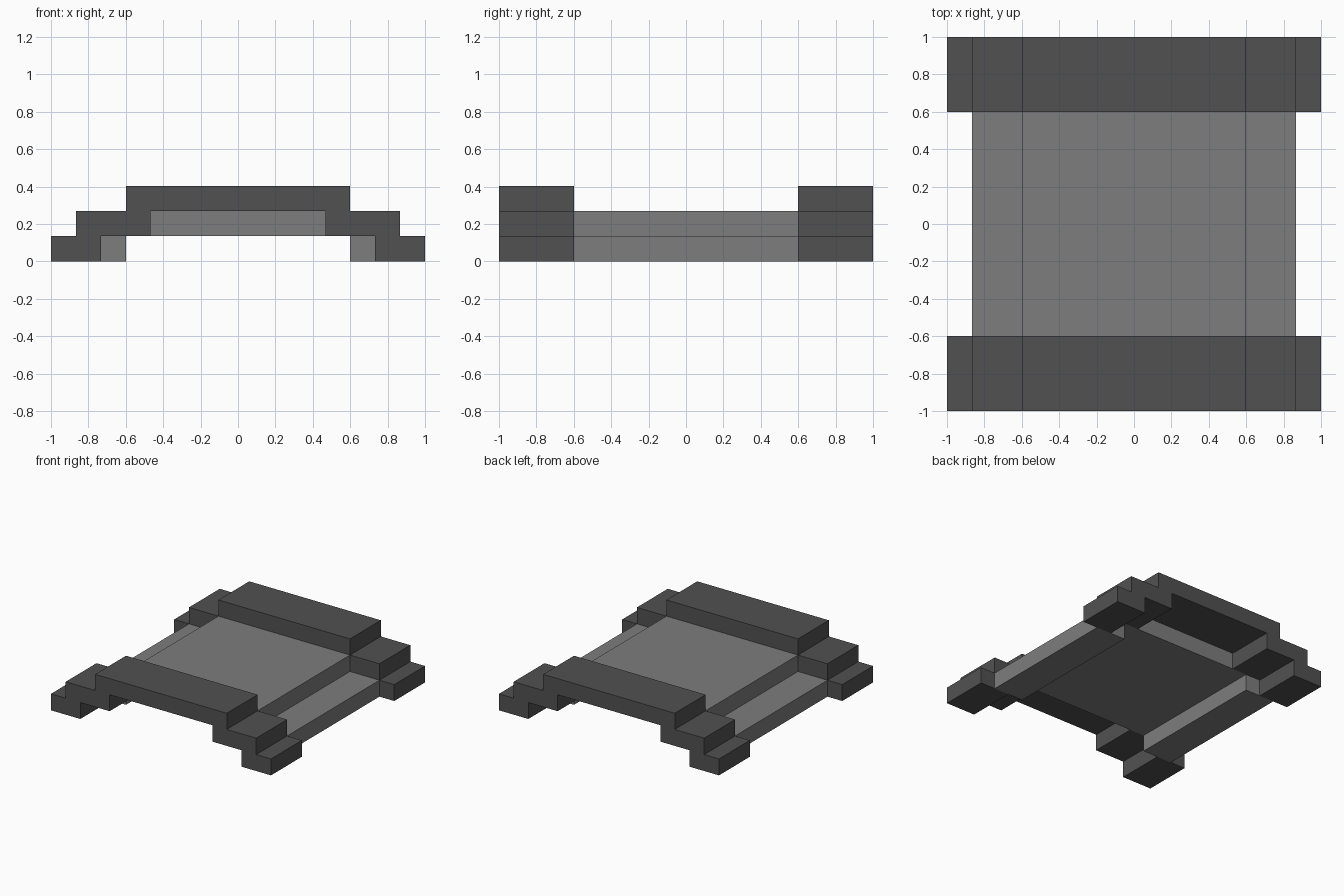
import bpy
import bmesh

cube = bpy.data.objects.get("Cube")
if cube:
    bpy.data.objects.remove(cube, do_unlink=True)


def make_material(name, value):
    mat = bpy.data.materials.new(name)
    mat.use_nodes = True
    colour = (value, value, value, 1.0)
    mat.diffuse_color = colour
    mat.node_tree.nodes["Principled BSDF"].inputs["Base Color"].default_value = colour
    return mat


dark_stone = make_material("dark grey stone", 0.083)
light_stone = make_material("light grey stone", 0.205)


def extrude_profile(name, profile, y0, y1, mat):
    """Solid from an (x, z) outline swept along y."""
    bm = bmesh.new()
    face = bm.faces.new([bm.verts.new((x, y0, z)) for x, z in profile])
    swept = bmesh.ops.extrude_face_region(bm, geom=[face])
    verts = [v for v in swept["geom"] if isinstance(v, bmesh.types.BMVert)]
    bmesh.ops.translate(bm, verts=verts, vec=(0, y1 - y0, 0))
    bmesh.ops.recalc_face_normals(bm, faces=bm.faces)
    mesh = bpy.data.meshes.new(name)
    bm.to_mesh(mesh)
    bm.free()
    mesh.materials.append(mat)
    obj = bpy.data.objects.new(name, mesh)
    bpy.context.collection.objects.link(obj)
    return obj


def rectangle(x0, x1, z0, z1):
    return [(x0, z0), (x1, z0), (x1, z1), (x0, z1)]


# Step heights and where the kerbs meet the walkway
Z1, Z2, Z3 = 0.135, 0.27, 0.403
EDGE = 0.6

# Stepped kerbs: half outline mirrored across x
half = [(0.467, Z2), (0.467, Z1), (0.733, Z1), (0.733, 0), (1.0, 0), (1.0, Z1),
        (0.866, Z1), (0.866, Z2), (0.598, Z2), (0.598, Z3)]
kerb = half + [(-x, z) for x, z in reversed(half)]
extrude_profile("front_kerb", kerb, -1.0, -EDGE, dark_stone)
extrude_profile("back_kerb", kerb, EDGE, 1.0, dark_stone)

# Raised walkway and the lower step on each side
extrude_profile("deck", rectangle(-0.598, 0.598, Z1, Z2), -EDGE, EDGE, light_stone)
for name, side in (("left_step", 1), ("right_step", -1)):
    extrude_profile(name, rectangle(side * 0.598, side * 0.866, 0, Z1), -EDGE, EDGE, light_stone)
